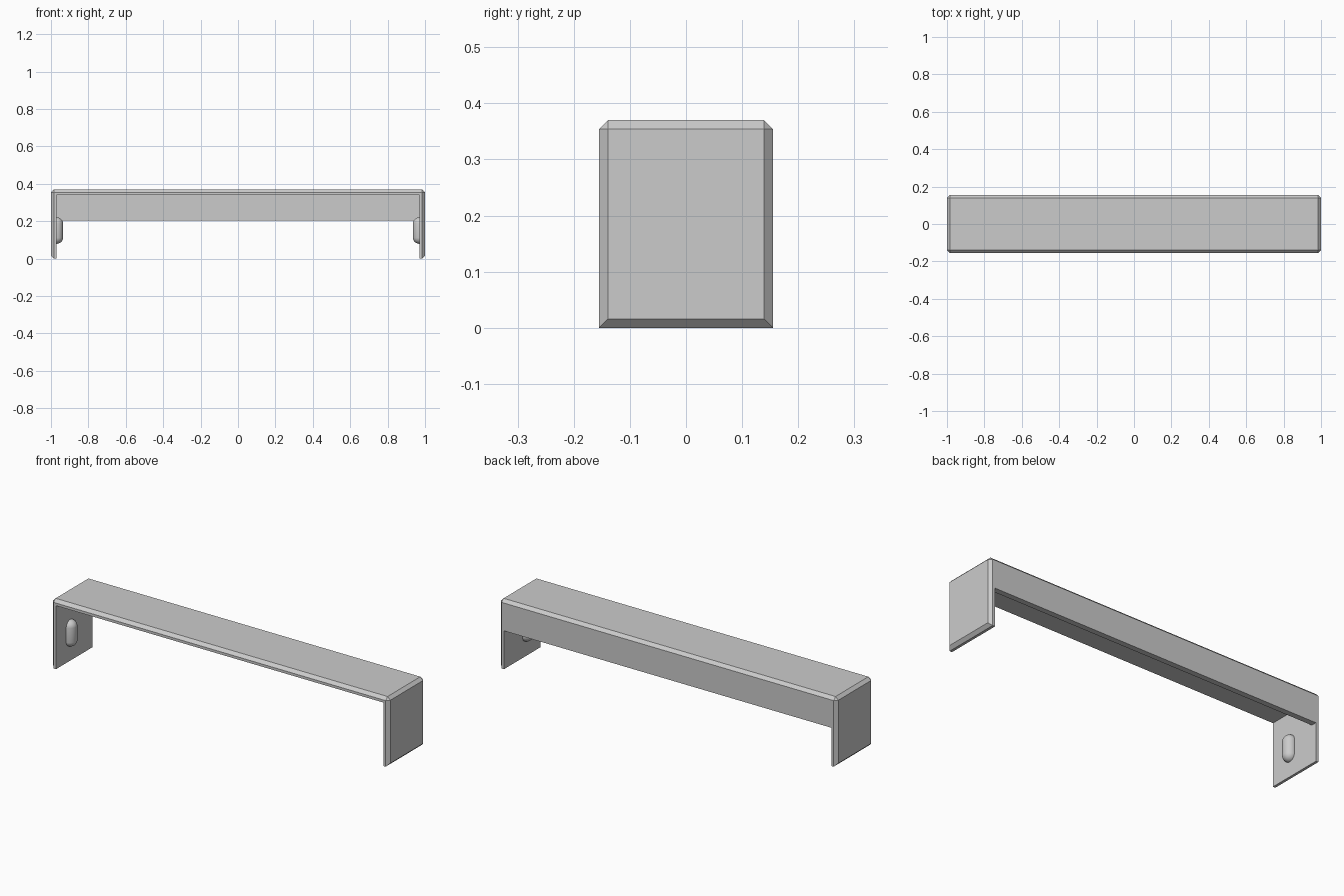
import bpy
import bmesh
from mathutils import Matrix, Vector

if "Cube" in bpy.data.objects:
    bpy.data.objects.remove(bpy.data.objects["Cube"], do_unlink=True)

DEPTH, HEIGHT = 0.155, 0.37     # half depth and full height; half width is 1
WALL, CHAMFER = 0.03, 0.016
BACK_BOTTOM = 0.205             # lower edge of the back panel

grey = bpy.data.materials.new("light_grey")
grey.use_nodes = True
colour = (0.6, 0.6, 0.6, 1)
grey.diffuse_color = colour
grey.node_tree.nodes["Principled BSDF"].inputs["Base Color"].default_value = colour


def add_object(name, bm):
    mesh = bpy.data.meshes.new(name)
    bmesh.ops.recalc_face_normals(bm, faces=bm.faces)
    bm.to_mesh(mesh)
    bm.free()
    mesh.materials.append(grey)
    obj = bpy.data.objects.new(name, mesh)
    bpy.context.collection.objects.link(obj)
    return obj


def box(low, high):
    low, high = Vector(low), Vector(high)
    bm = bmesh.new()
    bmesh.ops.create_cube(bm, size=1, matrix=Matrix.Translation((low + high) / 2)
                          @ Matrix.Diagonal((*(high - low), 1)))
    return bm


def carve(obj, low, high):
    cutter = add_object("cutter", box(low, high))
    cutter.hide_render = True
    mod = obj.modifiers.new("opening", 'BOOLEAN')
    mod.operation = 'DIFFERENCE'
    mod.solver = 'EXACT'
    mod.object = cutter
    bpy.context.view_layer.objects.active = obj
    bpy.ops.object.modifier_apply(modifier=mod.name)
    bpy.data.objects.remove(cutter, do_unlink=True)


# Bracket shell: chamfer every outer edge except the long bottom ones
bm = box((-1, -DEPTH, 0), (1, DEPTH, HEIGHT))
edges = [e for e in bm.edges
         if not (all(v.co.z < 0.01 for v in e.verts)
                 and abs(e.verts[0].co.x - e.verts[1].co.x) > 1)]
bmesh.ops.bevel(bm, geom=edges, offset=CHAMFER, segments=1,
                affect='EDGES', clamp_overlap=True)
shell = add_object("shelf_shell", bm)

# Hollow out the inside, then open the space below the back panel
inner = 1 - WALL
carve(shell, (-inner, -1, -1), (inner, DEPTH - WALL, HEIGHT - WALL))
carve(shell, (-inner, -1, -1), (inner, 1, BACK_BOTTOM))


# Rounded locating pegs on the inner side walls
def peg(name, side, radius=0.035, stretch=0.036):
    bm = bmesh.new()
    bmesh.ops.create_uvsphere(bm, u_segments=32, v_segments=17, radius=radius)
    for v in bm.verts:
        v.co.z += stretch if v.co.z > 0 else -stretch
    bmesh.ops.bisect_plane(bm, geom=bm.verts[:] + bm.edges[:] + bm.faces[:],
                           plane_co=(side * 0.002, 0, 0), plane_no=(side, 0, 0),
                           clear_outer=True)
    bmesh.ops.translate(bm, verts=bm.verts, vec=(side * inner, -0.035, 0.15))
    for f in bm.faces:
        f.smooth = True
    add_object(name, bm)


peg("left_peg", 1)
peg("right_peg", -1)
